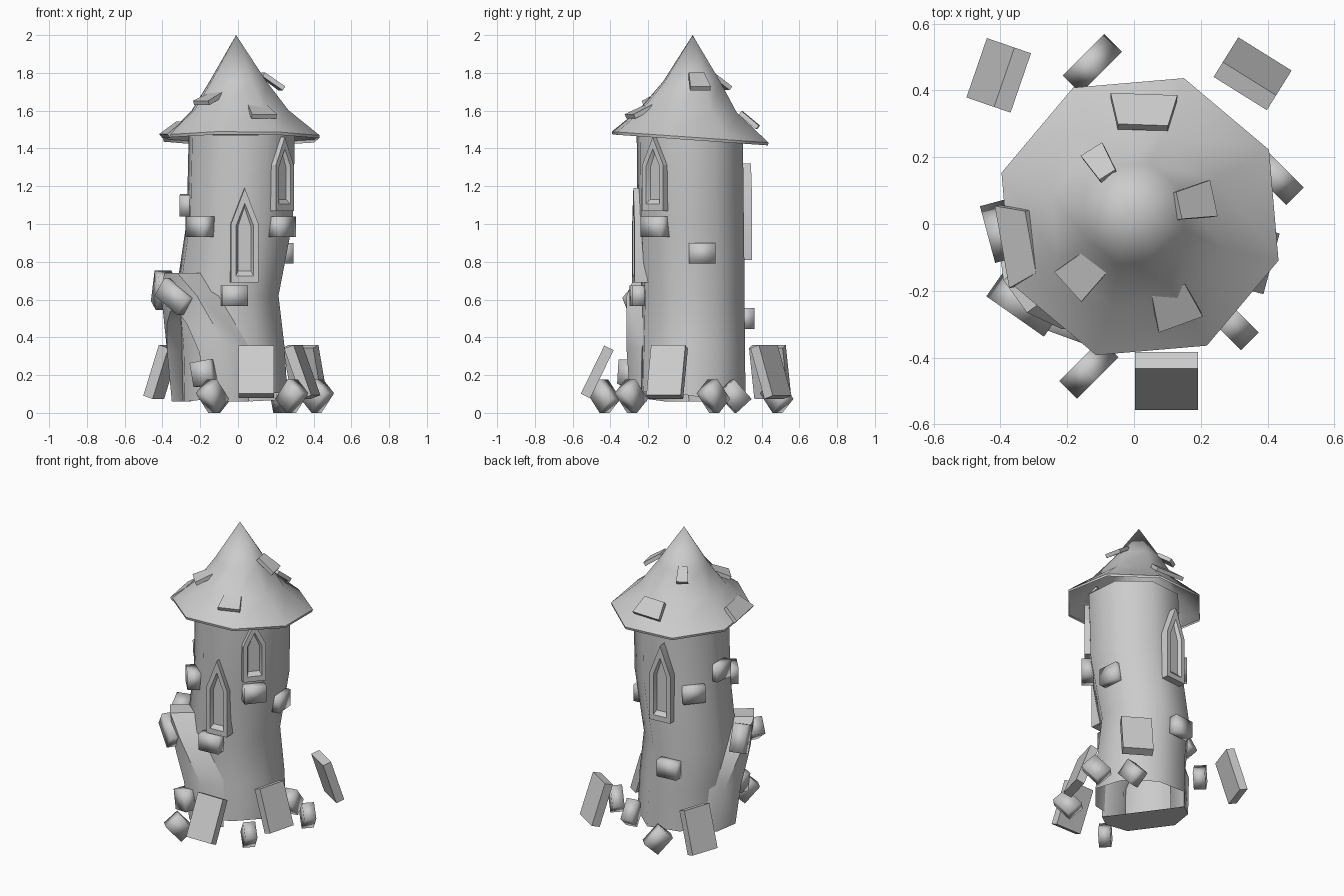
import bpy, bmesh, math, random
from math import radians, cos, sin, sqrt
from mathutils import Matrix

if "Cube" in bpy.data.objects:
    bpy.data.objects.remove(bpy.data.objects["Cube"])

random.seed(4)
SIDES, OFFSET = 8, 27.4


def make(name, verts, faces, smooth=None, matrix=None):
    me = bpy.data.meshes.new(name)
    me.from_pydata([tuple(v) for v in verts], [], faces)
    bm = bmesh.new()
    bm.from_mesh(me)
    bmesh.ops.recalc_face_normals(bm, faces=bm.faces)
    bm.to_mesh(me)
    bm.free()
    ob = bpy.data.objects.new(name, me)
    bpy.context.collection.objects.link(ob)
    if matrix:
        ob.matrix_world = matrix
    if smooth:
        bpy.ops.object.select_all(action='DESELECT')
        ob.select_set(True)
        bpy.context.view_layer.objects.active = ob
        bpy.ops.object.shade_smooth_by_angle(angle=radians(smooth))
    return ob


def facing(ang, x, y, z=0):
    # local -y points outwards along the given compass angle
    return Matrix.Translation((x, y, z)) @ Matrix.Rotation(radians(ang + 90), 4, 'Z')


def bridge(loops, n):
    return [(k * n + i, k * n + (i + 1) % n, (k + 1) * n + (i + 1) % n, (k + 1) * n + i)
            for k in range(loops - 1) for i in range(n)]


def rings(spec, jitter=0):
    verts = []
    for k, (cx, cy, z, r, tilt) in enumerate(spec):
        for i in range(SIDES):
            a = radians(OFFSET + 45 * i)
            dz = random.uniform(-jitter, jitter) if k == 0 else 0
            verts.append((cx + r * cos(a), cy + r * sin(a), z + tilt * r * sin(a) + dz))
    return verts


def box(name, size, matrix, taper=1.0, smooth=None):
    w, d, h = (s / 2 for s in size)
    v = [(-w, -d, -h), (w, -d, -h), (w * taper, d, -h), (-w * taper, d, -h),
         (-w, -d, h), (w, -d, h), (w * taper, d, h), (-w * taper, d, h)]
    f = [(0, 1, 2, 3), (4, 5, 6, 7)] + bridge(2, 4)
    return make(name, v, f, smooth, matrix)


# Crooked tower shaft, open at the bottom
shaft = [(-0.02, 0.035, 0.085, 0.295, 0), (-0.03, 0.035, 0.35, 0.29, 0), (-0.058, 0.038, 0.62, 0.286, 0),
         (0.01, 0.025, 1.02, 0.295, 0), (0.02, 0.02, 1.47, 0.295, 0)]
make("tower_shaft", rings(shaft, 0.03), bridge(len(shaft), SIDES), 50)

# Flared, tilted, hollow roof
roof = [(0.018, 0.022, 1.445, 0.432, -0.07), (0.018, 0.022, 1.46, 0.435, -0.07),
        (0.01, 0.01, 1.6, 0.27, -0.03), (0, 0.03, 1.755, 0.158, 0)]
rv = rings(roof) + [(-0.01, 0.035, 2.0)]
top = (len(roof) - 1) * SIDES
rf = bridge(len(roof), SIDES) + [(top + i, top + (i + 1) % SIDES, len(rv) - 1) for i in range(SIDES)]
make("roof", rv, rf, 50)


# Pointed windows with a recessed pane
def window(name, ang, cx, cy, z0, z1):
    h = z1 - z0

    def arch(w, b, s, t, d):
        return [(-w, -d, z0 + b), (w, -d, z0 + b), (w, -d, z0 + s * h), (0, -d, z0 + t * h), (-w, -d, z0 + s * h)]
    v = (arch(0.073, 0, 0.62, 1, 0.22) + arch(0.073, 0, 0.62, 1, 0.305)
         + arch(0.047, 0.035, 0.6, 0.84, 0.305) + arch(0.035, 0.06, 0.59, 0.8, 0.283))
    make(name, v, bridge(4, 5) + [(0, 1, 2, 3, 4), (15, 16, 17, 18, 19)], 25, facing(ang, cx, cy))


window("front_window", -85.1, 0.01, 0.025, 0.69, 1.19)
window("right_window", -40.1, 0.015, 0.02, 1.07, 1.46)
window("back_window", 94.9, -0.02, 0.04, 0.81, 1.32)

# Arched doorway hood wrapped around the wall, reaching out further at the top
outer = [(0.26, 0.06), (0.255, 0.34), (0.16, 0.62), (0.06, 0.74)]
inner = [(0.15, 0.06), (0.145, 0.32), (0.09, 0.47), (0.03, 0.54)]


def mirrored(half):
    return half + [(-s, z) for s, z in reversed(half)]


def reach(s, z):
    return sqrt(0.3 ** 2 - s * s) + 0.02 + 0.12 * z


o, i_ = mirrored(outer), mirrored(inner)
hv = ([(s, -0.08, z) for s, z in o] + [(s, -reach(s, z), z) for s, z in o]
      + [(s, -reach(s, z), z) for s, z in i_] + [(s, -0.18, z) for s, z in i_])
make("doorway_hood", hv, bridge(4, 8) + [(24 + i, 24 + (i + 1) % 8, (i + 1) % 8, i) for i in range(8)],
     50, facing(-144, -0.03, 0.02))

# Stones set into the wall: compass angle, x, y, z, roll
wall = [(-140, -0.2, -0.19, 0.985, 0), (178, -0.265, 0.03, 1.1, 4), (-40, 0.23, -0.16, 0.985, 0),
        (-85, -0.02, -0.25, 0.62, 0), (5, 0.245, 0.085, 0.845, 0), (95, -0.1, 0.315, 0.5, 0),
        (140, -0.195, 0.205, 0.99, 0)]
for n, (a, x, y, z, roll) in enumerate(wall):
    box(f"wall_stone_{n + 1}", (0.138, 0.085, 0.11),
        facing(a, x, y, z) @ Matrix.Rotation(radians(roll), 4, 'Y'), smooth=95)

# Stones around the doorway arch
for n, (a, x, y, z, roll) in enumerate([(-125, -0.33, -0.24, 0.615, 35), (-165, -0.395, -0.02, 0.65, -65),
                                        (-110, -0.18, -0.3, 0.21, 80)]):
    box(f"arch_stone_{n + 1}", (0.18 if n < 2 else 0.13, 0.09, 0.11),
        facing(a, x, y, z) @ Matrix.Rotation(radians(roll), 4, 'Y'), smooth=95)

# Fallen stones on the ground: x, y, yaw
for n, (x, y, yaw) in enumerate([(-0.135, -0.435, 45), (-0.125, 0.48, 45), (0.285, -0.29, 135),
                                 (0.42, 0.145, 135), (0.225, 0.255, 100)]):
    m = (Matrix.Translation((x, y, 0.089)) @ Matrix.Rotation(radians(yaw), 4, 'Z')
         @ Matrix.Rotation(radians(48), 4, 'Y'))
    box(f"ground_stone_{n + 1}", (0.14, 0.075, 0.11), m, smooth=95)

# Flat slabs leaning towards the tower: angle, x, y, lean
for n, (a, x, y, lean) in enumerate([(-90, 0.097, -0.47, 26), (58, 0.355, 0.45, 18),
                                     (161, -0.405, 0.445, 18), (-15, 0.34, -0.1, 20)]):
    box(f"leaning_slab_{n + 1}", (0.188, 0.055, 0.283),
        facing(a, x, y, 0.217) @ Matrix.Rotation(radians(-lean), 4, 'X'))

# Loose roof tiles: angle, x, y, z, width, length, pitch
tiles = [(190, -0.345, -0.06, 1.5, 0.25, 0.11, 38), (222, -0.15, -0.145, 1.665, 0.12, 0.13, 22),
         (-70, 0.12, -0.245, 1.595, 0.14, 0.12, 25), (12, 0.18, 0.065, 1.755, 0.11, 0.13, 35),
         (122, -0.1, 0.18, 1.75, 0.075, 0.11, 35), (88, 0.028, 0.335, 1.55, 0.2, 0.12, 40)]
for n, (a, x, y, z, w, l, p) in enumerate(tiles):
    box(f"roof_tile_{n + 1}", (w, l, 0.025),
        facing(a, x, y, z) @ Matrix.Rotation(radians(p), 4, 'X'), taper=0.75)
